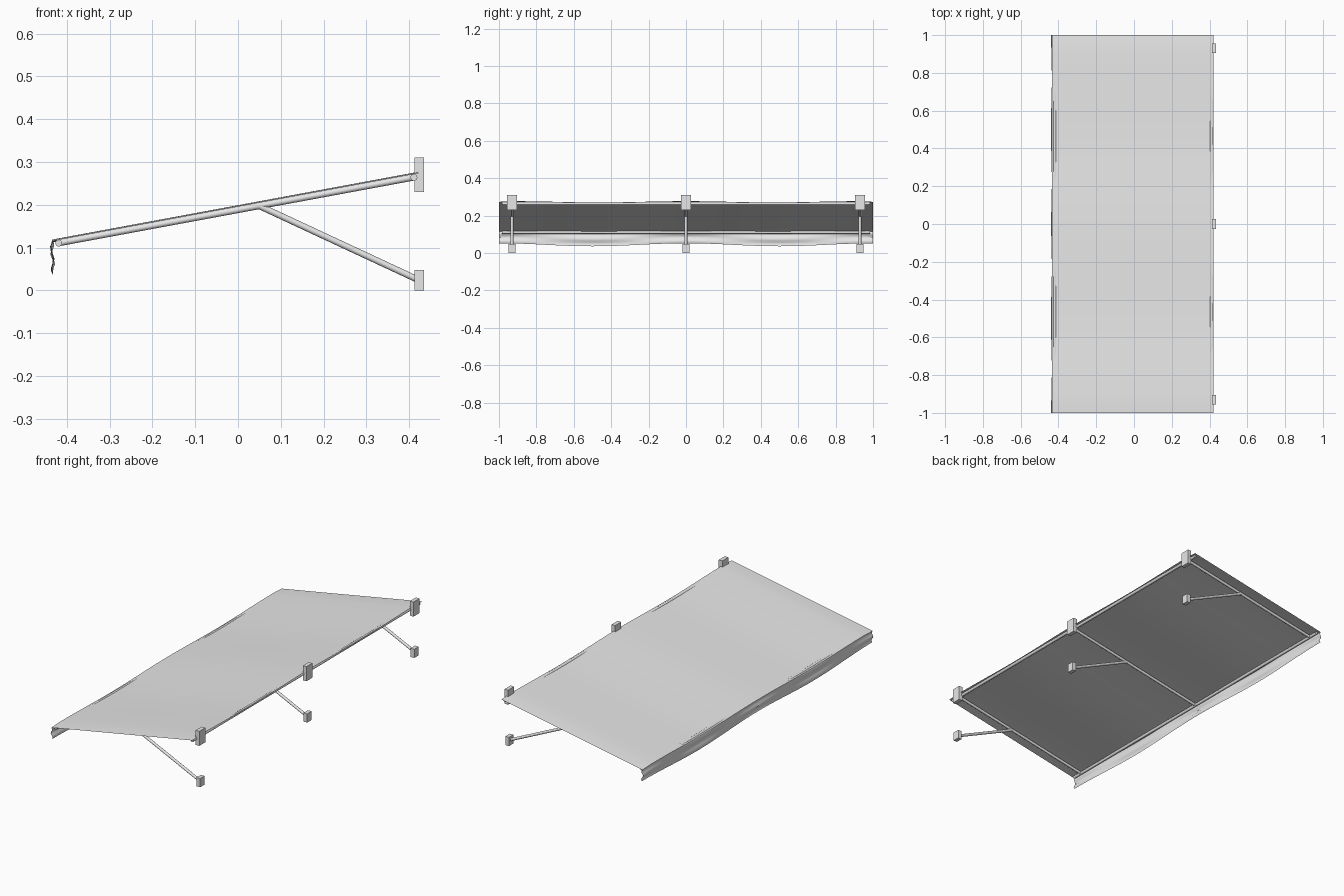
import bpy, bmesh, math
from mathutils import Vector

if "Cube" in bpy.data.objects:
    bpy.data.objects.remove(bpy.data.objects["Cube"])

grey = bpy.data.materials.new("light_grey")
grey.use_nodes = True
grey.diffuse_color = (0.8, 0.8, 0.8, 1)
grey.node_tree.nodes["Principled BSDF"].inputs["Base Color"].default_value = (0.8, 0.8, 0.8, 1)

X_FRONT, X_WALL = -0.435, 0.422
RAFTER_Y = 0.93


def roof_z(x):
    return 0.199 + 0.185 * x


def frame_point(x, y):
    return Vector((x, y, roof_z(x) - 0.011))


def finish(name, bm, smooth=True):
    mesh = bpy.data.meshes.new(name)
    bm.to_mesh(mesh)
    bm.free()
    mesh.materials.append(grey)
    obj = bpy.data.objects.new(name, mesh)
    bpy.context.collection.objects.link(obj)
    if smooth:
        bpy.ops.object.select_all(action='DESELECT')
        bpy.context.view_layer.objects.active = obj
        obj.select_set(True)
        bpy.ops.object.shade_smooth_by_angle(angle=math.radians(40))
    return obj


def tube(name, a, b, radius):
    a, b = Vector(a), Vector(b)
    bm = bmesh.new()
    bmesh.ops.create_cone(bm, cap_ends=True, segments=16, radius1=radius,
                          radius2=radius, depth=(b - a).length)
    turn = (b - a).to_track_quat('Z', 'Y').to_matrix().to_4x4()
    turn.translation = (a + b) / 2
    bm.transform(turn)
    return finish(name, bm)


def block(name, centre, size):
    bm = bmesh.new()
    bmesh.ops.create_cube(bm, size=1)
    bmesh.ops.scale(bm, vec=size, verts=bm.verts)
    bmesh.ops.translate(bm, vec=centre, verts=bm.verts)
    return finish(name, bm, smooth=False)


def sheet(name, point, nu, nv):
    bm = bmesh.new()
    rows = [[bm.verts.new(point(i / nu, j / nv)) for j in range(nv + 1)]
            for i in range(nu + 1)]
    for i in range(nu):
        for j in range(nv):
            bm.faces.new((rows[i][j], rows[i + 1][j],
                          rows[i + 1][j + 1], rows[i][j + 1]))
    return finish(name, bm)


def sag(y):
    # Fabric dips between rafters and a little beyond the outer ones
    dip = 0.007 * math.sin(math.pi * min(abs(y) / RAFTER_Y, 1)) ** 2
    return dip + 0.05 * max(abs(y) - RAFTER_Y, 0)


# Stretched canopy fabric
def canopy_point(u, v):
    x = X_FRONT + (X_WALL - X_FRONT) * u
    y = 2 * v - 1
    return x, y, roof_z(x) - sag(y)


# Hanging front flap with a gentle ripple
def valance_point(u, v):
    y = 2 * v - 1
    top = roof_z(X_FRONT) - sag(y)
    bottom = 0.052 - 0.016 * math.sin(math.pi * y) ** 2
    ripple = 0.005 * math.sin(3 * math.pi * u) * math.cos(2 * math.pi * y)
    return X_FRONT + 0.003 * u + ripple, y, bottom + (top - bottom) * (1 - u)


sheet("canopy_fabric", canopy_point, 12, 64)
sheet("front_valance", valance_point, 8, 64)

# Long frame bars
for name, x in (("front_bar", -0.419), ("wall_bar", 0.411)):
    tube(name, frame_point(x, -0.985), frame_point(x, 0.985), 0.008)

# Rafters, braces and wall mounts
for side, y in (("right_end", -RAFTER_Y), ("middle", 0), ("left_end", RAFTER_Y)):
    tube("rafter_" + side, frame_point(-0.419, y), frame_point(0.415, y), 0.0075)
    tube("brace_" + side, frame_point(0.05, y), (0.42, y, 0.025), 0.0075)
    block("upper_mount_" + side, (0.423, y, 0.27), (0.022, 0.052, 0.08))
    block("lower_mount_" + side, (0.423, y, 0.024), (0.022, 0.038, 0.048))
